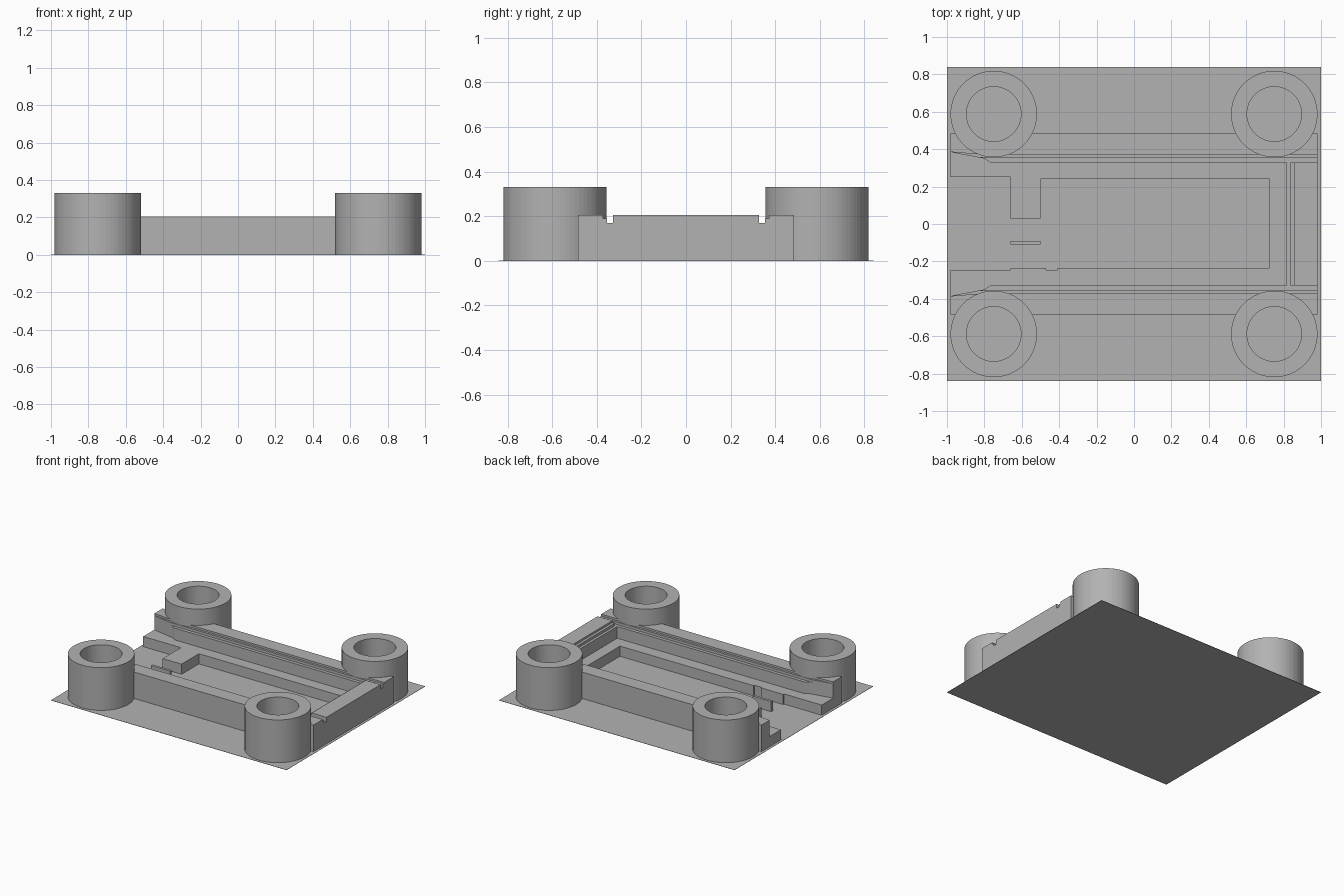
import bpy
import bmesh

cube = bpy.data.objects.get("Cube")
if cube:
    bpy.data.objects.remove(cube, do_unlink=True)

grey = bpy.data.materials.new("plain grey")
grey.use_nodes = True
GREY = (0.45, 0.45, 0.45, 1)
grey.diffuse_color = GREY
grey.node_tree.nodes["Principled BSDF"].inputs["Base Color"].default_value = GREY

# Main dimensions
END, SIDE = 0.98, 0.485
LEDGE, RUNNER, LIP, RIM, POST = 0.08, 0.17, 0.19, 0.205, 0.33
POST_X, POST_Y, POST_R, HOLE_R = 0.75, 0.588, 0.231, 0.146
SINK = 0.001


def finish(name, bm):
    bmesh.ops.recalc_face_normals(bm, faces=bm.faces)
    mesh = bpy.data.meshes.new(name)
    bm.to_mesh(mesh)
    bm.free()
    mesh.materials.append(grey)
    obj = bpy.data.objects.new(name, mesh)
    bpy.context.collection.objects.link(obj)
    return obj


def add_prism(bm, outline, z0, z1):
    face = bm.faces.new([bm.verts.new((x, y, z0)) for x, y in outline])
    new = bmesh.ops.extrude_face_region(bm, geom=[face])["geom"]
    top = [v for v in new if isinstance(v, bmesh.types.BMVert)]
    bmesh.ops.translate(bm, verts=top, vec=(0, 0, z1 - z0))


def prism(name, outlines, z0, z1):
    bm = bmesh.new()
    for outline in outlines:
        add_prism(bm, outline, z0, z1)
    return finish(name, bm)


def rect(x0, x1, y0, y1):
    return [(x0, y0), (x1, y0), (x1, y1), (x0, y1)]


def flip(outline):
    return [(x, -y) for x, y in reversed(outline)]


# Cylinders that clear the tray out of the post holes
bm = bmesh.new()
for sx in (-1, 1):
    for sy in (-1, 1):
        made = bmesh.ops.create_cone(bm, cap_ends=True, segments=64,
                                     radius1=0.19, radius2=0.19, depth=1)
        bmesh.ops.translate(bm, verts=made["verts"],
                            vec=(sx * POST_X, sy * POST_Y, 0))
cutter = finish("post_hole_cutter", bm)
cutter.hide_render = True
cutter.hide_viewport = True
cutter.display_type = 'WIRE'


def clear_posts(obj):
    mod = obj.modifiers.new("post clearance", 'BOOLEAN')
    mod.operation = 'DIFFERENCE'
    mod.solver = 'EXACT'
    mod.object = cutter


# Thin ground plate
prism("base_plate", [rect(-1, 1, -0.84, 0.84)], 0, 0.002)

# Lower tray wall around the open-ended cavity, with its side tab
cavity = [(-END, 0.25), (-0.66, 0.25), (-0.66, 0.03), (-0.5, 0.03),
          (-0.5, 0.24), (0.725, 0.24), (0.725, -0.235), (-0.41, -0.235),
          (-0.41, -0.245), (-0.47, -0.245), (-0.47, -0.235),
          (-0.66, -0.235), (-0.66, -0.245), (-END, -0.245)]
outer = [(-END, -SIDE), (END, -SIDE), (END, SIDE), (-END, SIDE)]
clear_posts(prism("lower_tray", [cavity + outer], SINK, LEDGE))
prism("divider_bar", [rect(-0.66, -0.5, -0.11, -0.09)], SINK, LEDGE)

# Upper tray wall, flared at the open end
flare = [(-END, 0.385), (-0.92, 0.372), (-0.85, 0.36), (-0.8, 0.35)]
recess = flare + [(-0.77, 0.33), (0.815, 0.33)]
clear_posts(prism("upper_tray", [recess + flip(recess) + outer], LEDGE, RUNNER))

# Stepped lid grooves along both sides, and the stop at the closed end
for name, y, x_end, z0, z1 in (("groove_step", 0.355, 0.835, RUNNER, LIP),
                               ("rim", 0.372, 0.855, LIP, RIM)):
    start = [p for p in flare if p[1] > y] + [(-0.82, y)]
    if name == "groove_step":
        start = flare[:3] + [(-0.83, y)]
    rail = start + [(END, y), (END, SIDE), (-END, SIDE)]
    clear_posts(prism("side_" + name, [rail, flip(rail)], z0, z1))
    prism("end_" + name, [rect(x_end, END, -0.328, 0.328)], z0, z1)

# Four hollow corner posts
for sx, end in ((-1, "right"), (1, "left")):
    for sy, face in ((-1, "front"), (1, "back")):
        bm = bmesh.new()
        loops = []
        for r, z in ((POST_R, SINK), (POST_R, POST), (HOLE_R, POST), (HOLE_R, SINK)):
            made = bmesh.ops.create_circle(bm, segments=64, radius=r)
            bmesh.ops.translate(bm, verts=made["verts"],
                                vec=(sx * POST_X, sy * POST_Y, z))
            loops.append(made["verts"])
        for a, b in zip(loops, loops[1:] + loops[:1]):
            for i in range(len(a)):
                j = (i + 1) % len(a)
                bm.faces.new((a[i], a[j], b[j], b[i]))
        finish(f"{face}_{end}_post", bm)
